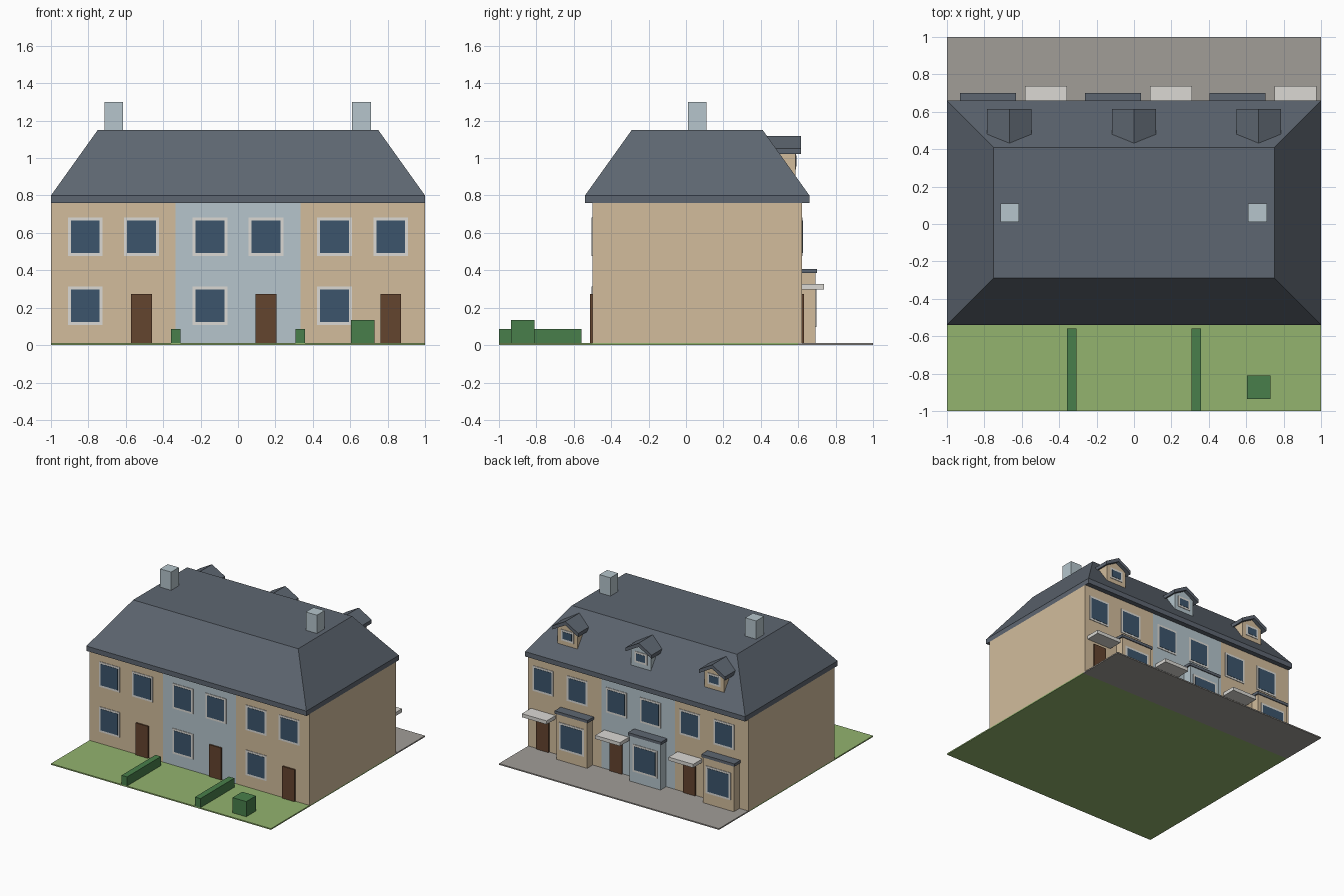
import bpy

if "Cube" in bpy.data.objects:
    bpy.data.objects.remove(bpy.data.objects["Cube"])


def material(name, r, g, b):
    m = bpy.data.materials.new(name)
    m.diffuse_color = [(c / 255) ** 2.2 for c in (r, g, b)] + [1]
    m.use_nodes = True
    m.node_tree.nodes["Principled BSDF"].inputs["Base Color"].default_value = m.diffuse_color
    return m


TAN = material("tan_render", 209, 187, 155)
BLUE = material("blue_render", 180, 196, 203)
SLATE = material("slate", 94, 102, 112)
WHITE = material("white_trim", 218, 216, 211)
GLASS = material("glass", 62, 86, 108)
WOOD = material("door_wood", 100, 70, 50)
LAWN = material("lawn", 146, 178, 110)
PAVING = material("paving", 160, 156, 150)
HEDGE = material("hedge", 74, 126, 76)


def mesh(name, verts, faces, mat):
    me = bpy.data.meshes.new(name)
    me.from_pydata(verts, [], faces)
    me.materials.append(mat)
    ob = bpy.data.objects.new(name, me)
    bpy.context.collection.objects.link(ob)
    return ob


def loft(name, a, b, mat):
    """Solid between two matching vertex loops."""
    n = len(a)
    faces = [tuple(range(n))[::-1], tuple(range(n, 2 * n))]
    faces += [(i, (i + 1) % n, (i + 1) % n + n, i + n) for i in range(n)]
    return mesh(name, a + b, faces, mat)


def rect(x0, x1, y0, y1, z):
    return [(x0, y0, z), (x1, y0, z), (x1, y1, z), (x0, y1, z)]


def box(name, x0, x1, y0, y1, z0, z1, mat):
    return loft(name, rect(x0, x1, y0, y1, z0), rect(x0, x1, y0, y1, z1), mat)


def prism(name, profile, y0, y1, mat):
    """Counter-clockwise xz profile extruded along y, from y1 (back) to y0 (front)."""
    return loft(name, [(x, y1, z) for x, z in profile],
                [(x, y0, z) for x, z in profile], mat)


def panel(name, x, z, w, h, y, out, d, mat):
    """Thin panel on a wall at y, standing proud by d in direction out."""
    y0, y1 = sorted((y - out * 0.005, y + out * d))
    return box(name, x - w / 2, x + w / 2, y0, y1, z - h / 2, z + h / 2, mat)


def window(name, x, z, w, h, y, out, border=0.016):
    panel(name + "_frame", x, z, w, h, y, out, 0.004, WHITE)
    panel(name + "_glass", x, z, w - 2 * border, h - 2 * border, y, out, 0.006, GLASS)


G, FRONT, BACK = 0.01, -0.5, 0.62

# Plot
box("front_lawn", -1, 1, -1, 0.6, 0, G, LAWN)
box("back_paving", -1, 1, 0.6, 1, 0, G, PAVING)
for side, s in (("left", -1), ("right", 1)):
    c = s / 3
    box(f"{side}_hedge", c - 0.025, c + 0.025, -1, -0.56, G, 0.085, HEDGE)
box("bush", 0.605, 0.73, -0.935, -0.81, G, 0.135, HEDGE)

# Main hipped roof with flat top, eaves board and chimneys
box("eaves", -1, 1, -0.54, 0.66, 0.76, 0.8, SLATE)
loft("main_roof", rect(-1, 1, -0.54, 0.66, 0.8),
     rect(-0.75, 0.75, -0.29, 0.41, 1.15), SLATE)
for side, c in (("left", -0.665), ("right", 0.66)):
    box(f"{side}_chimney", c - 0.05, c + 0.05, 0.01, 0.11, 1.14, 1.3, BLUE)

# Three terraced units
for i, (unit, wall) in enumerate((("left", TAN), ("middle", BLUE), ("right", TAN))):
    c = (i - 1) * 2 / 3
    box(f"{unit}_walls", c - 1 / 3, c + 1 / 3, FRONT, BACK, G, 0.76, wall)

    # Front windows and door
    for k, dx in enumerate((-0.15, 0.15)):
        window(f"{unit}_front_upper_window_{k}", c + dx, 0.58, 0.187, 0.207, FRONT, -1)
    window(f"{unit}_front_lower_window", c - 0.15, 0.21, 0.187, 0.207, FRONT, -1)
    panel(f"{unit}_front_door", c + 0.15, 0.141, 0.112, 0.262, FRONT, -1, 0.012, WOOD)

    # Back windows, door and canopy
    xd, xb = c + 0.197, c - 0.113
    for k, x in enumerate((xd, xb)):
        window(f"{unit}_back_upper_window_{k}", x, 0.58, 0.187, 0.207, BACK, 1)
    panel(f"{unit}_back_door", xd, 0.141, 0.112, 0.262, BACK, 1, 0.012, WOOD)
    box(f"{unit}_canopy", xd - 0.112, xd + 0.112, BACK, 0.737, 0.297, 0.326, WHITE)

    # Back bay
    box(f"{unit}_bay", xb - 0.14, xb + 0.14, BACK, 0.693, G, 0.385, wall)
    box(f"{unit}_bay_roof", xb - 0.15, xb + 0.15, BACK, 0.7, 0.385, 0.408, SLATE)
    window(f"{unit}_bay_window", xb, 0.21, 0.225, 0.225, 0.693, 1)

    # Dormer
    prism(f"{unit}_dormer", [(c - 0.09, 0.89), (c + 0.09, 0.89), (c + 0.09, 1.037),
                             (c, 1.09), (c - 0.09, 1.037)], 0.46, 0.585, wall)
    prism(f"{unit}_dormer_roof", [(c - 0.118, 1.022), (c, 1.088), (c + 0.118, 1.022),
                                  (c + 0.118, 1.052), (c, 1.119), (c - 0.118, 1.052)],
          0.43, 0.615, SLATE)
    window(f"{unit}_dormer_window", c, 0.985, 0.115, 0.09, 0.585, 1)
